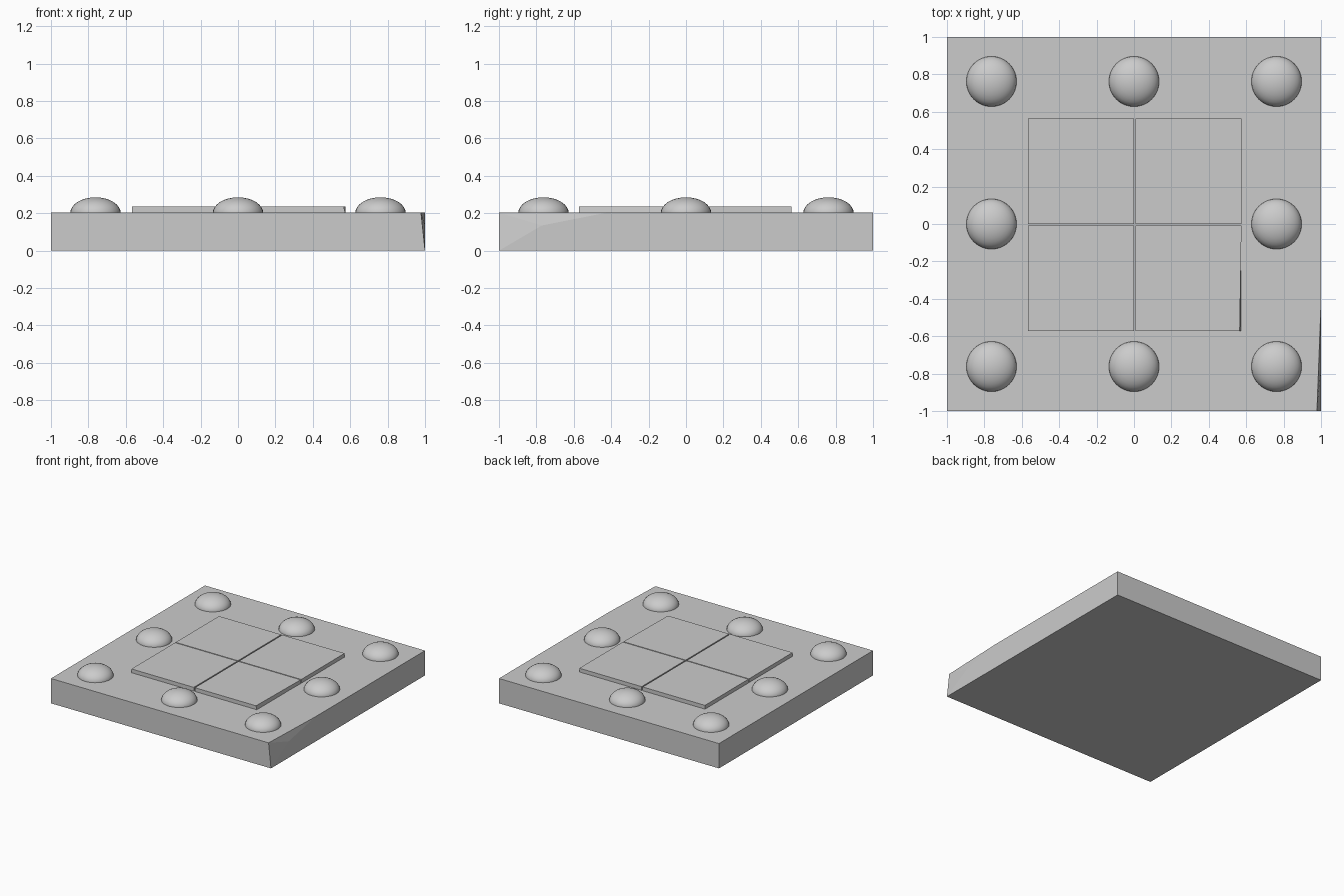
import bpy, bmesh
from mathutils import Vector

if "Cube" in bpy.data.objects:
    bpy.data.objects.remove(bpy.data.objects["Cube"])

TOP = 0.204


def finish(name, bm):
    bmesh.ops.recalc_face_normals(bm, faces=bm.faces)
    mesh = bpy.data.meshes.new(name)
    bm.to_mesh(mesh)
    bm.free()
    obj = bpy.data.objects.new(name, mesh)
    bpy.context.collection.objects.link(obj)
    return obj


def box(name, x0, x1, y0, y1, z0, z1, pull=0.0):
    """Box whose front right top corner can be pulled inward in x."""
    bm = bmesh.new()
    bmesh.ops.create_cube(bm, size=1)
    for v in bm.verts:
        px, py, pz = (c > 0 for c in v.co)
        x = x1 if px else x0
        if px and not py and pz:
            x -= pull
        v.co = (x, y1 if py else y0, z1 if pz else z0)
    return finish(name, bm)


# Base slab with a shallow worn facet at the front right corner
bm = bmesh.new()
lf, lb, rb, rf = [bm.verts.new(p) for p in
                  ((-1, -1, 0), (-1, 1, 0), (1, 1, 0), (1, -1, 0))]
tlf, tlb, trb = [bm.verts.new(p) for p in
                 ((-1, -1, TOP), (-1, 1, TOP), (1, 1, TOP))]
worn = bm.verts.new((0.978, -1, TOP))
mid = bm.verts.new((1, -0.77, 0.135))
end = bm.verts.new((1, -0.42, TOP))
for face in ((lf, lb, rb, rf), (tlf, worn, end, trb, tlb), (lf, rf, worn, tlf),
             (lf, tlf, tlb, lb), (lb, tlb, trb, rb), (rf, rb, trb, end, mid),
             (rf, mid, worn), (mid, end, worn)):
    bm.faces.new(face)
finish("base_slab", bm)

# Four raised centre tiles separated by narrow grooves
for xn, x0, x1 in (("left", -0.567, -0.001), ("right", 0.009, 0.575)):
    for yn, y0, y1 in (("front", -0.573, -0.008), ("back", 0.0, 0.563)):
        pull = 0.01 if (xn, yn) == ("right", "front") else 0.0
        box(f"tile_{yn}_{xn}", x0, x1, y0, y1, TOP - 0.01, 0.235, pull)

# Eight flattened domes around the border
dome_mesh = None
for x in (-0.762, 0, 0.762):
    for y in (-0.762, 0, 0.762):
        if x == 0 and y == 0:
            continue
        if dome_mesh is None:
            bm = bmesh.new()
            bmesh.ops.create_uvsphere(bm, u_segments=32, v_segments=16, radius=1)
            bmesh.ops.scale(bm, vec=Vector((0.135, 0.135, 0.084)), verts=bm.verts)
            bmesh.ops.bisect_plane(bm, geom=bm.verts[:] + bm.edges[:] + bm.faces[:],
                                   plane_co=(0, 0, -0.01), plane_no=(0, 0, -1),
                                   clear_outer=True)
            bmesh.ops.holes_fill(bm, edges=[e for e in bm.edges if e.is_boundary])
            dome = finish("dome", bm)
            dome_mesh = dome.data
            for p in dome_mesh.polygons:
                p.use_smooth = len(p.vertices) <= 4
        else:
            dome = bpy.data.objects.new("dome", dome_mesh)
            bpy.context.collection.objects.link(dome)
        dome.location = (x, y, 0.201)
